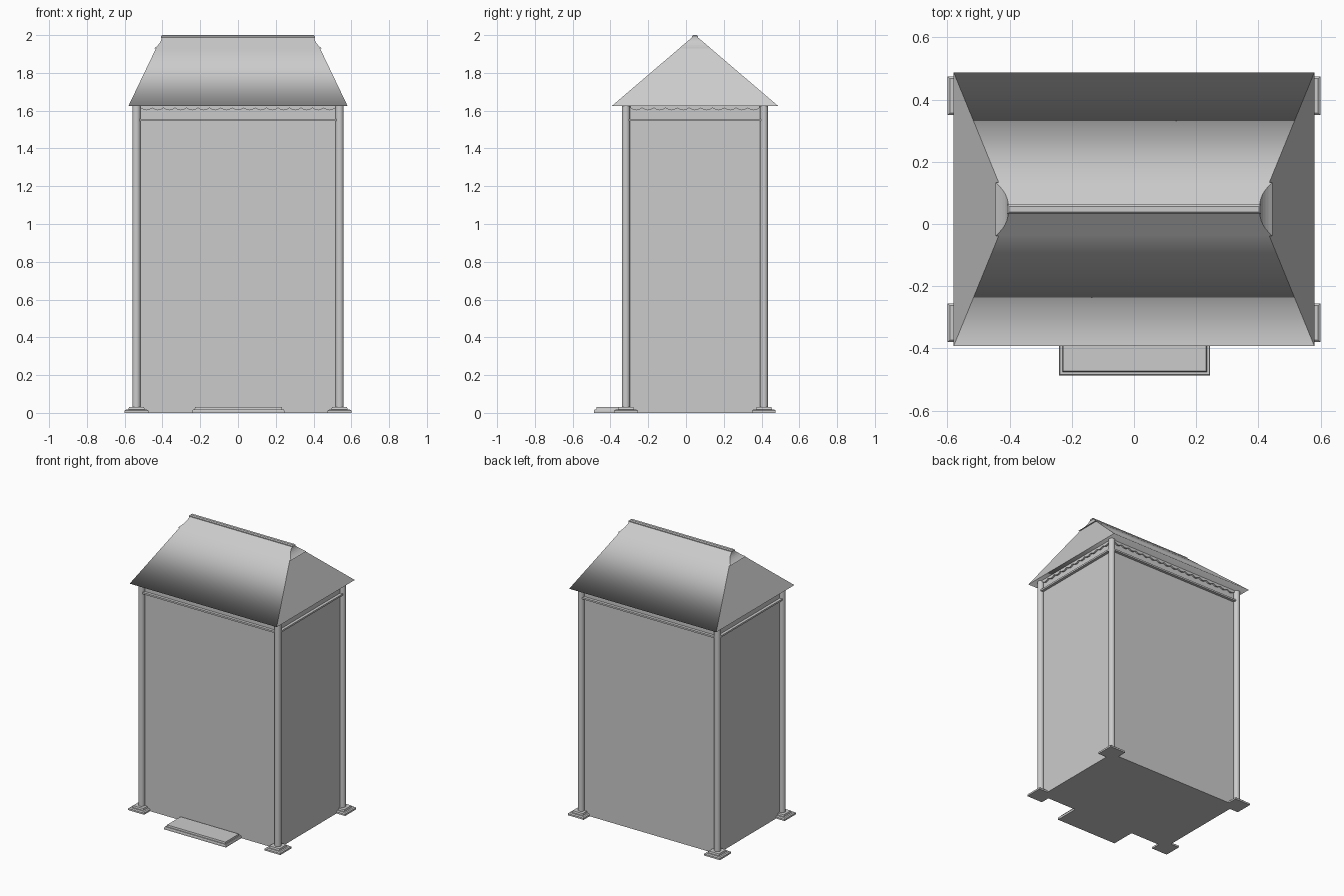
import bpy, bmesh
from math import sin, pi
from mathutils import Matrix

if "Cube" in bpy.data.objects:
    bpy.data.objects.remove(bpy.data.objects["Cube"])

CY = 0.0475          # centre of the body in y (front step makes it off-centre)
PX, PY = 0.5375, 0.365   # post centre offsets


def finish(name, bm):
    bmesh.ops.recalc_face_normals(bm, faces=bm.faces)
    me = bpy.data.meshes.new(name)
    bm.to_mesh(me)
    bm.free()
    ob = bpy.data.objects.new(name, me)
    bpy.context.collection.objects.link(ob)
    return ob


def loft(name, levels, cx=0, cy=CY, smooth_long=False):
    """Stack of rectangles (half_x, half_y, z) joined into a closed solid."""
    bm = bmesh.new()
    rings = [[bm.verts.new((cx + sx * hx, cy + sy * hy, z))
              for sx, sy in ((-1, -1), (1, -1), (1, 1), (-1, 1))]
             for hx, hy, z in levels]
    for a, b in zip(rings, rings[1:]):
        for i in range(4):
            j = (i + 1) % 4
            f = bm.faces.new((a[i], a[j], b[j], b[i]))
            f.smooth = smooth_long and i in (0, 2)
    f = bm.faces.new(rings[0])
    f.smooth = smooth_long
    bm.faces.new(rings[-1])
    return finish(name, bm)


def valance(name, half, plane, turn):
    """Thin strip with a scalloped lower edge, on one side of the body."""
    bm = bmesh.new()
    n, seg = round(2 * half / 0.06), 6
    pts = [(-half, 1.626)]
    for k in range(n * seg + 1):
        x = -half + 2 * half * k / (n * seg)
        pts.append((x, 1.614 - 0.012 * sin(pi * (k % seg) / seg)))
    pts.append((half, 1.626))
    face = bm.faces.new([bm.verts.new((x, -plane, z)) for x, z in pts])
    ext = bmesh.ops.extrude_face_region(bm, geom=[face])
    bmesh.ops.translate(bm, vec=(0, 0.012, 0),
                        verts=[v for v in ext['geom'] if isinstance(v, bmesh.types.BMVert)])
    bm.transform(Matrix.Translation((0, CY, 0)) @ Matrix.Rotation(turn * pi / 2, 4, 'Z'))
    return finish(name, bm)


# Enclosed body and the rail running around it
loft("body_walls", [(0.532, 0.36, 0), (0.532, 0.36, 1.626)])
loft("wall_rail", [(0.552, 0.38, 1.544), (0.552, 0.38, 1.556)])

# Corner posts on stepped feet
for sx, lr in ((-1, "left"), (1, "right")):
    for sy, fb in ((-1, "front"), (1, "back")):
        x, y = sx * PX, CY + sy * PY
        loft(f"{fb}_{lr}_foot", [(0.0625, 0.0625, 0), (0.0625, 0.0625, 0.012),
                                 (0.055, 0.055, 0.018), (0.043, 0.043, 0.018),
                                 (0.04, 0.04, 0.03)], x, y)
        bm = bmesh.new()
        bmesh.ops.create_cone(bm, cap_ends=True, segments=24, radius1=0.022, radius2=0.022,
                              depth=1.606, matrix=Matrix.Translation((x, y, 0.823)))
        for f in bm.faces:
            f.smooth = len(f.verts) == 4
        finish(f"{fb}_{lr}_post", bm)

# Scalloped trim under the eaves
for turn, side in enumerate(("front", "right", "back", "left")):
    half, plane = ((0.515, 0.372) if turn % 2 == 0 else (0.342, 0.545))
    valance(f"{side}_valance", half, plane, turn)

# Front step
loft("front_step", [(0.243, 0.09, 0), (0.243, 0.09, 0.012), (0.24, 0.087, 0.018),
                    (0.232, 0.078, 0.018), (0.23, 0.076, 0.03)], 0.002, -0.3975)

# Hipped roof, upper cap with concave ends, and ridge bar
loft("main_roof", [(0.58, 0.44, 1.625), (0.434, 0.083, 1.93)], smooth_long=True)
loft("roof_cap", [(0.405 + 0.04 * (1 - k / 6) ** 2, 0.086 - 0.071 * k / 6, 1.928 + 0.06 * k / 6)
                  for k in range(7)])
loft("ridge_bar", [(0.408, 0.015, 1.984), (0.408, 0.015, 1.994), (0.402, 0.009, 2.0)])
